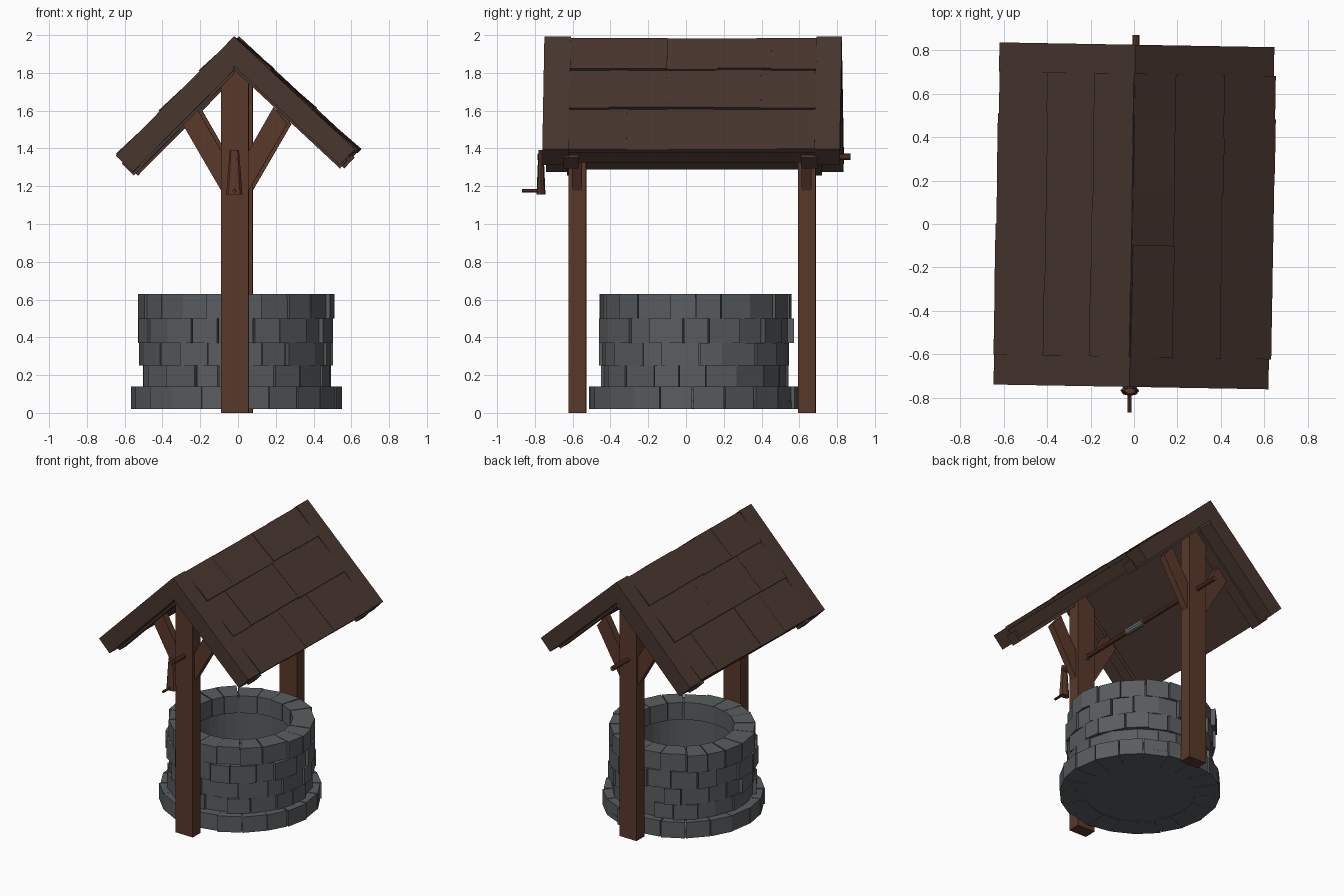
import bpy, bmesh, math, random
from mathutils import Matrix, Vector

if "Cube" in bpy.data.objects:
    bpy.data.objects.remove(bpy.data.objects["Cube"])

random.seed(4)


def material(name, rgb):
    m = bpy.data.materials.new(name)
    m.diffuse_color = (*rgb, 1)
    m.use_nodes = True
    m.node_tree.nodes["Principled BSDF"].inputs["Base Color"].default_value = m.diffuse_color
    return m


STONE = material("stone", (0.10, 0.11, 0.115))
WOOD = material("wood", (0.10, 0.04, 0.023))
ROOF = material("roof_wood", (0.066, 0.037, 0.028))
METAL = material("grey_metal", (0.16, 0.17, 0.17))
TURN = Matrix.Rotation(math.radians(-1), 4, 'Z')   # timber frame sits slightly twisted


def finish(name, bm, mat, matrix=None):
    if matrix:
        bm.transform(matrix)
    bmesh.ops.recalc_face_normals(bm, faces=bm.faces)
    me = bpy.data.meshes.new(name)
    bm.to_mesh(me)
    bm.free()
    me.materials.append(mat)
    ob = bpy.data.objects.new(name, me)
    bpy.context.collection.objects.link(ob)
    return ob


def hexa(bm, pts):
    """Block from 8 points: bottom loop then top loop."""
    v = [bm.verts.new(p) for p in pts]
    for f in ((0, 1, 2, 3), (4, 5, 6, 7), (0, 1, 5, 4), (1, 2, 6, 5), (2, 3, 7, 6), (3, 0, 4, 7)):
        bm.faces.new([v[i] for i in f])


def block(bm, x, y, z):
    hexa(bm, [(a, b, c) for c in z for a, b in
              ((x[0], y[0]), (x[1], y[0]), (x[1], y[1]), (x[0], y[1]))])


def rod(name, y0, y1, z, r, mat, sides=10):
    bm = bmesh.new()
    bmesh.ops.create_cone(bm, cap_ends=True, segments=sides, radius1=r, radius2=r, depth=y1 - y0)
    place = Matrix.Translation((-0.006, (y0 + y1) / 2, z)) @ Matrix.Rotation(math.pi / 2, 4, 'X')
    return finish(name, bm, mat, TURN @ place)


# Well wall: five courses of irregular wedge stones
CX, N = -0.013, 20
courses = [(0.02, 0.14, 0.558, 0.38, 0.045), (0.14, 0.25, 0.51, 0.38, 0.052), (0.25, 0.37, 0.515, 0.38, 0.054),
           (0.37, 0.50, 0.522, 0.38, 0.054), (0.50, 0.63, 0.522, 0.355, 0.057)]
for i, (z0, z1, r_out, r_in, cy) in enumerate(courses):
    bm = bmesh.new()
    jit = 0.02 if i == 0 else 0.05
    cuts = [(k + 0.5 * (i % 2)) * math.tau / N + random.uniform(-jit, jit) for k in range(N)]
    cuts.append(cuts[0] + math.tau)
    for a, b in zip(cuts, cuts[1:]):
        ro = r_out + (random.uniform(-0.006, 0.003) if i == 0 else random.uniform(-0.025, 0.004))
        b -= random.uniform(0, 0.02)            # thin open joint
        ring = [(r_in, a), (ro, a), (ro + random.uniform(-0.012, 0.004), b), (r_in, b)]
        hexa(bm, [(CX + r * math.cos(t), cy + r * math.sin(t), z) for z in (z0, z1) for r, t in ring])
    finish(f"stone_course_{i + 1}", bm, STONE)

# Mortar core with closed bottom
bm = bmesh.new()
profile = [(0, 0.022), (0.54, 0.022), (0.54, 0.06), (0.48, 0.12), (0.48, 0.61), (0.37, 0.61), (0.37, 0.05), (0, 0.05)]
vs = [bm.verts.new((r, 0, z)) for r, z in profile]
edges = [bm.edges.new(p) for p in zip(vs, vs[1:])]
bmesh.ops.spin(bm, geom=vs + edges, cent=(0, 0, 0), axis=(0, 0, 1), angle=math.tau, steps=36)
bmesh.ops.remove_doubles(bm, verts=bm.verts, dist=1e-4)
finish("well_core", bm, STONE, Matrix.Translation((CX, 0.05, 0)))

# Posts with a pair of slanted braces each
for end, y in (("front", -0.575), ("back", 0.64)):
    bm = bmesh.new()
    block(bm, (-0.078, 0.067), (y - 0.046, y + 0.046), (0, 1.86))
    finish(f"{end}_post", bm, WOOD, TURN)
    for side, s in (("left", -1), ("right", 1)):
        bm = bmesh.new()
        outline = [(0.04, 1.12), (0.278, 1.53), (0.205, 1.62), (0.04, 1.33)]
        hexa(bm, [(-0.006 + s * x, y + d, z) for d in (-0.026, 0.026) for x, z in outline])
        finish(f"{end}_{side}_brace", bm, WOOD, TURN)

# Roof slopes, built in (along slope, y, above slope) coordinates
for side, s, deg, length, deep in (("left", -1, 45.2, 0.888, -0.125), ("right", 1, 43, 0.875, -0.115)):
    ang = math.radians(deg)
    slope = (TURN @ Matrix.Translation((-0.008, 0, 1.993)) @ Matrix.Diagonal((s, 1, 1, 1))
             @ Matrix.Rotation(ang, 4, 'Y'))

    def plank(name, u1, y, n):
        bm = bmesh.new()
        t = math.tan(ang)                       # vertical cut at the ridge
        hexa(bm, [(u, b, c) for b in y for u, c in
                  ((-n[0] * t, n[0]), (u1, n[0]), (u1, n[1]), (-n[1] * t, n[1]))])
        finish(name, bm, ROOF, slope)

    plank(f"{side}_roof_panel", length - 0.008, (-0.72, 0.79), (deep + 0.012, -0.012))
    for end, yb, yr in (("front", (-0.75, -0.61), (-0.64, -0.56)), ("back", (0.69, 0.825), (0.62, 0.71))):
        plank(f"{end}_{side}_barge_board", length, yb, (deep, 0))
        plank(f"{end}_{side}_rafter", length + 0.01, yr, (deep - 0.015, -0.05))

    # Three overlapping rows of shingles with random widths
    bm = bmesh.new()
    for row, (u0, u1) in enumerate(((0.01, 0.257), (0.235, 0.56), (0.53, 0.882))):
        y = -0.612
        while y < 0.69:
            y1 = y + random.uniform(0.19, 0.34)
            if y1 > 0.58:
                y1 = 0.692
            lift = random.uniform(-0.003, 0.003)
            e = u1 + random.uniform(-0.004, 0.004)
            hexa(bm, [(u, b, c) for b in (y, y1) for u, c in
                      ((u0, -0.035), (e, -0.02), (e, 0.007 + lift), (u0, -0.006 + lift))])
            y = y1
    finish(f"{side}_shingles", bm, ROOF, slope)

# Axle, rope spool, collars
rod("axle", -0.785, 0.87, 1.355, 0.017, WOOD)
rod("spool", -0.08, 0.10, 1.355, 0.026, METAL)
rod("front_collar", -0.53, -0.51, 1.355, 0.022, METAL)
rod("back_collar", 0.575, 0.595, 1.355, 0.022, METAL)

# Crank: flattened tapered arm and a thin handle
bm = bmesh.new()
bmesh.ops.create_cone(bm, cap_ends=True, segments=8, radius1=0.043, radius2=0.025, depth=0.235)
finish("crank_arm", bm, WOOD, TURN @ Matrix.Translation((-0.006, -0.768, 1.273)) @ Matrix.Diagonal((1, 0.55, 1, 1)))
rod("crank_handle", -0.868, -0.76, 1.175, 0.009, WOOD, 8)
